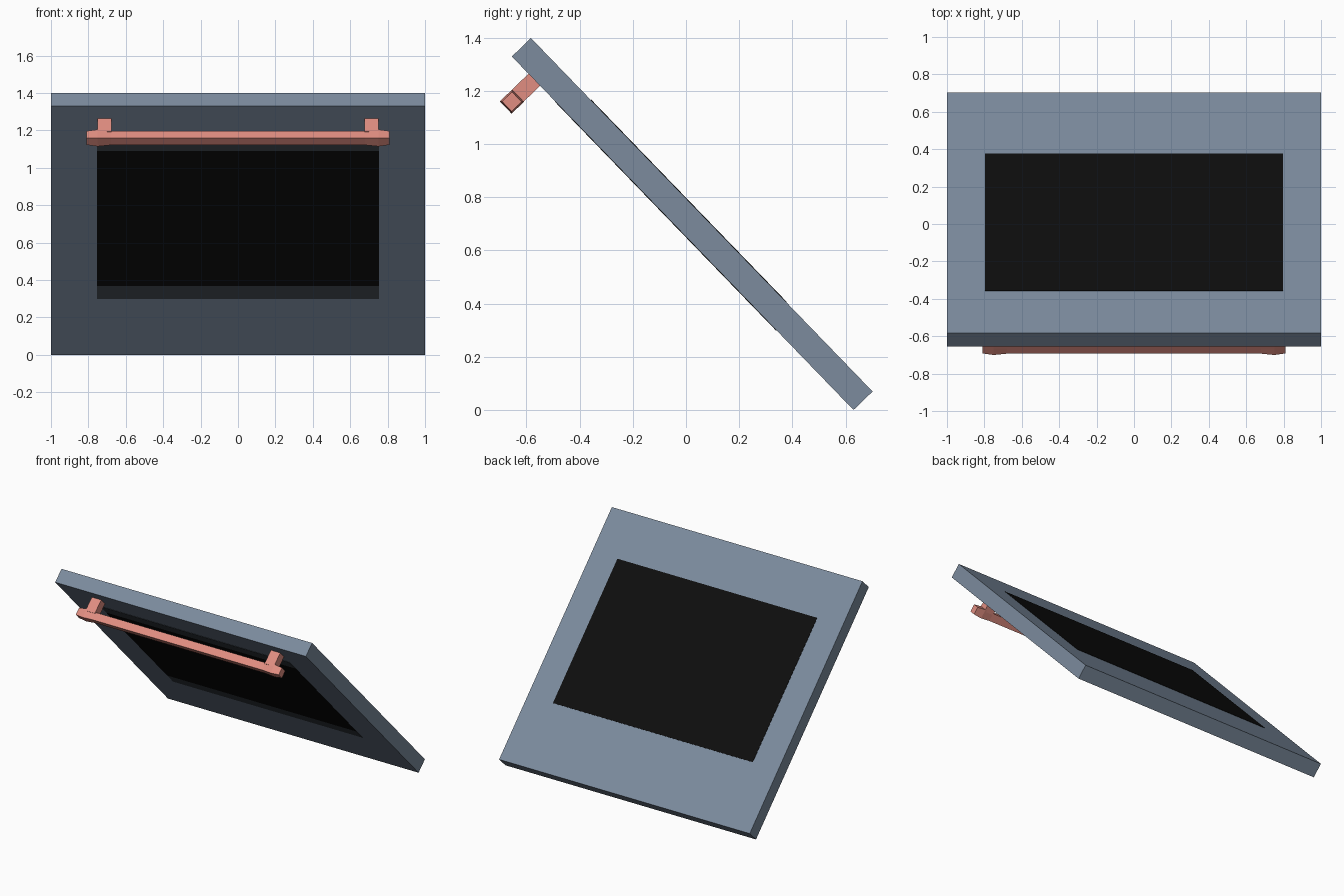
import bpy, bmesh
from mathutils import Matrix, Vector

if "Cube" in bpy.data.objects:
    bpy.data.objects.remove(bpy.data.objects["Cube"])

# Door frame of reference: x across, v up the sloping face, w out of the front face
TILT = Matrix(((1, 0, 0, 0), (0, -.695, -.719, .63), (0, .719, -.695, 0), (0, 0, 0, 1)))


def material(name, rgb):
    m = bpy.data.materials.new(name)
    m.diffuse_color = (*rgb, 1)
    m.use_nodes = True
    m.node_tree.nodes["Principled BSDF"].inputs["Base Color"].default_value = m.diffuse_color
    return m


STEEL = material("blue_grey", (.20, .26, .34))
BLACK = material("black_glass", (.004, .004, .004))
DARK = material("dark_border", (.045, .055, .068))
CORAL = material("coral", (.75, .27, .22))


def finish(name, bm, mat):
    bmesh.ops.recalc_face_normals(bm, faces=bm.faces)
    me = bpy.data.meshes.new(name)
    bm.to_mesh(me)
    bm.free()
    me.transform(TILT)
    me.materials.append(mat)
    ob = bpy.data.objects.new(name, me)
    bpy.context.collection.objects.link(ob)


def box(name, x, v, w, mat):
    bm = bmesh.new()
    bmesh.ops.create_cube(bm, size=1)
    for p in bm.verts:
        p.co = Vector([(a + b) / 2 + c * (b - a) for (a, b), c in zip((x, v, w), p.co)])
    finish(name, bm, mat)


# Door slab
box("door_panel", (-1, 1), (0, 1.849), (-.1, 0), STEEL)

# Glass on both faces, with dark bands above and below the front pane
box("front_glass", (-.755, .755), (.515, 1.516), (-.01, .002), BLACK)
box("lower_band", (-.755, .755), (.417, .515), (-.01, .002), DARK)
box("upper_band", (-.755, .755), (1.516, 1.614), (-.01, .002), DARK)
box("rear_glass", (-.797, .797), (.468, 1.525), (-.102, -.09), BLACK)

# Handle posts
for side, s in (("left", -1), ("right", 1)):
    box("handle_post_" + side, sorted((s * .677, s * .752)), (1.696, 1.759), (-.005, .1), CORAL)

# Handle bar: square section lofted along x, swelling near each end
half = [(.68, .027), (.75, .032), (.81, .026)]
stations = [(-x, r) for x, r in reversed(half)] + half
bm = bmesh.new()
rings = [[bm.verts.new((x, 1.727 + a * r, .118 + b * r))
          for a, b in ((-1, -1), (1, -1), (1, 1), (-1, 1))] for x, r in stations]
for r0, r1 in zip(rings, rings[1:]):
    for i in range(4):
        j = (i + 1) % 4
        bm.faces.new((r0[i], r0[j], r1[j], r1[i]))
bm.faces.new(rings[0])
bm.faces.new(rings[-1])
finish("handle_bar", bm, CORAL)
